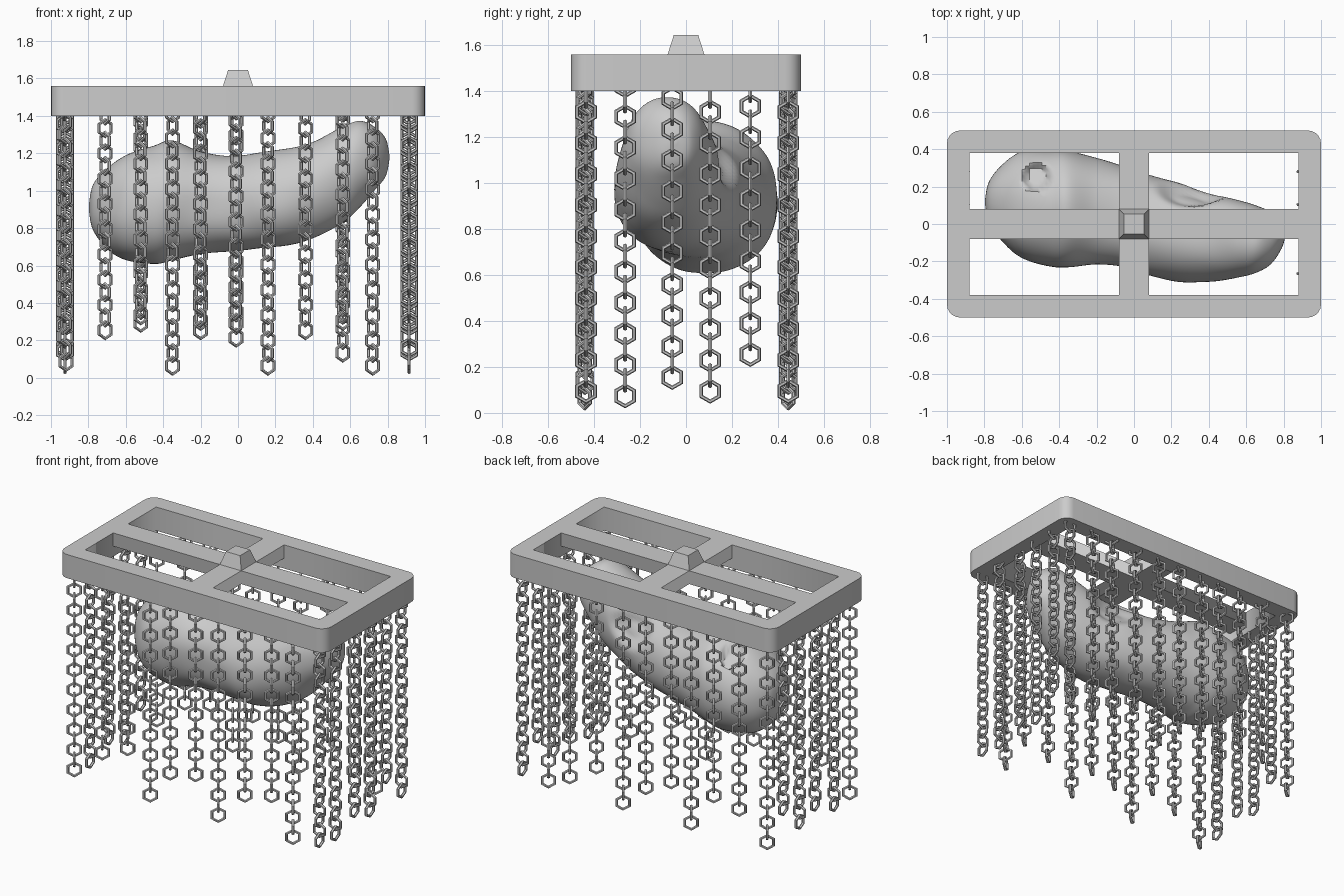
import bpy, bmesh, math
from mathutils import Vector, Matrix, noise

if "Cube" in bpy.data.objects:
    bpy.data.objects.remove(bpy.data.objects["Cube"])


def slab(name, outlines, z0, z1):
    """Extruded flat outline; extra outlines become holes."""
    cu = bpy.data.curves.new(name, 'CURVE')
    cu.dimensions, cu.fill_mode = '2D', 'BOTH'
    cu.extrude = (z1 - z0) / 2
    for pts in outlines:
        sp = cu.splines.new('POLY')
        sp.points.add(len(pts) - 1)
        for p, (x, y) in zip(sp.points, pts):
            p.co = (x, y, 0, 1)
        sp.use_cyclic_u = True
    ob = bpy.data.objects.new(name, cu)
    bpy.context.collection.objects.link(ob)
    ob.location.z = (z0 + z1) / 2
    bpy.ops.object.select_all(action='DESELECT')
    ob.select_set(True)
    bpy.context.view_layer.objects.active = ob
    bpy.ops.object.convert(target='MESH')


def mesh_object(name, bm):
    bmesh.ops.recalc_face_normals(bm, faces=bm.faces[:])
    me = bpy.data.meshes.new(name)
    bm.to_mesh(me)
    bm.free()
    ob = bpy.data.objects.new(name, me)
    bpy.context.collection.objects.link(ob)
    return ob


# Ceiling frame: rounded rectangle with an opening, and a cross of bars
R = 0.07
outer = []
for k, (sx, sy) in enumerate([(1, 1), (-1, 1), (-1, -1), (1, -1)]):
    for i in range(6):
        a = math.radians(90 * k + 18 * i)
        outer.append((sx * (1 - R) + R * math.cos(a), sy * (0.5 - R) + R * math.sin(a)))
inner = [(-.88, -.38), (.88, -.38), (.88, .38), (-.88, .38)]
slab("frame", [outer, inner], 1.40, 1.56)
b = 0.08
slab("cross_bars", [[(-.88, -b), (-b, -b), (-b, -.38), (b, -.38), (b, -b), (.88, -b),
                     (.88, b), (b, b), (b, .38), (-b, .38), (-b, b), (-.88, b)]], 1.47, 1.56)

# Tapered hub on top
bm = bmesh.new()
bmesh.ops.create_cone(bm, cap_ends=True, segments=4, radius1=.08 * 2 ** .5, radius2=.053 * 2 ** .5,
                      depth=.085, matrix=Matrix.Translation((0, 0, 1.6025)) @ Matrix.Rotation(math.pi / 4, 4, 'Z'))
mesh_object("hub", bm)

# Chains of hexagonal links
LINK, WIRE, STEP = 0.045, 0.0095, 0.0675


def add_link(bm, x, y, z, yaw):
    m = Matrix.Translation((x, y, z)) @ Matrix.Rotation(yaw, 4, 'Z')
    rings = []
    for i in range(6):
        a = math.radians(60 * i + 90)
        ring = []
        for j in range(6):
            t = math.radians(60 * j)
            r = LINK + WIRE * math.cos(t)
            ring.append(bm.verts.new(m @ Vector((r * math.cos(a), WIRE * math.sin(t), r * math.sin(a)))))
        rings.append(ring)
    for i in range(6):
        p, q = rings[i], rings[(i + 1) % 6]
        for j in range(6):
            k = (j + 1) % 6
            bm.faces.new((p[j], p[k], q[k], q[j]))


def chain_row(name, chains, yaw):
    bm = bmesh.new()
    for x, y, bottom in chains:
        z, turn = bottom + LINK + WIRE, 0
        while z < 1.43:
            add_link(bm, x, y, z, yaw + turn * math.pi / 2)
            z += STEP
            turn += 1
    mesh_object(name, bm)


xs = [-.92, -.71, -.52, -.35, -.20, -.01, .16, .36, .56, .72]
front = [.03, .20, .28, .01, .20, .24, .01, .20, .25, .01]
back = [.03, .20, .24, .01, .25, .16, .01, .20, .08, .01]
skew = math.radians(35)
chain_row("front_chains", [(x, -.44, z) for x, z in zip(xs, front)], skew)
chain_row("back_chains", [(x, .445, z) for x, z in zip(xs, back)], skew)
ys = [-.265, -.06, .105, .28]
side = [.02, .10, .04, .20]
chain_row("right_chains", [(.915, y, z) for y, z in zip([-.435] + ys + [.445], [.04] + side + [.04])], math.pi / 2)
chain_row("left_chains", [(-.925, y, z) for y, z in zip(ys, side)], math.pi / 2)

# Lumpy hanging body: sections along x as (x, y low, y high, z low, z high)
sections = [
    (-.797, .11, .13, .89, .93), (-.775, .0, .23, .79, 1.03), (-.70, -.10, .325, .69, 1.12),
    (-.60, -.18, .385, .63, 1.19), (-.45, -.225, .395, .605, 1.235), (-.35, -.23, .39, .625, 1.265),
    (-.20, -.22, .35, .66, 1.21), (-.05, -.235, .305, .675, 1.185), (.10, -.28, .255, .69, 1.20),
    (.25, -.31, .215, .705, 1.225), (.40, -.305, .165, .745, 1.26), (.55, -.285, .125, .82, 1.335),
    (.65, -.26, .10, .91, 1.375), (.73, -.215, .07, 1.0, 1.345), (.79, -.13, .02, 1.08, 1.28),
    (.81, -.06, -.04, 1.17, 1.19)]


def section_at(t):
    i = min(int(t), len(sections) - 2)
    f = t - i
    p = [sections[min(max(i + k, 0), len(sections) - 1)] for k in (-1, 0, 1, 2)]
    return [.5 * (2 * q + (r - o) * f + (2 * o - 5 * q + 4 * r - s) * f * f + (3 * q - o - 3 * r + s) * f ** 3)
            for o, q, r, s in zip(*p)]


def smooth(d):
    d = min(max(d, 0), 1)
    return d * d * (3 - 2 * d)


bm = bmesh.new()
RINGS, SEGS = 105, 80
rings = []
for i in range(RINGS + 1):
    x, y0, y1, z0, z1 = section_at(i / RINGS * (len(sections) - 1))
    cy, cz = (y0 + y1) / 2, (z0 + z1) / 2
    ring = []
    for j in range(SEGS):
        a = 2 * math.pi * j / SEGS
        c, s = math.cos(a), math.sin(a)
        v = Vector((x, cy + (y1 - y0) / 2 * math.copysign(abs(c) ** .92, c),
                    cz + (z1 - z0) / 2 * math.copysign(abs(s) ** .92, s)))
        out = Vector((0, c, s))
        v += out * .008 * noise.noise(v * 5)
        # crater on top and hollow on the back
        if s > 0:
            v.z -= .06 * smooth((.08 - math.hypot(v.x + .52, v.y - .25)) / .03)
        d = Vector(((v.x - .3) / .2, (v.y - .17) / .13, (v.z - 1.10) / .14)).length
        v -= out * .05 * smooth((1 - d) / .6)
        ring.append(bm.verts.new(v))
    rings.append(ring)
for p, q in zip(rings, rings[1:]):
    for j in range(SEGS):
        k = (j + 1) % SEGS
        bm.faces.new((p[j], p[k], q[k], q[j]))
bm.faces.new(rings[0])
bm.faces.new(rings[-1])
body = mesh_object("hanging_body", bm)
bpy.ops.object.select_all(action='DESELECT')
body.select_set(True)
bpy.context.view_layer.objects.active = body
bpy.ops.object.shade_smooth_by_angle(angle=math.radians(40))
